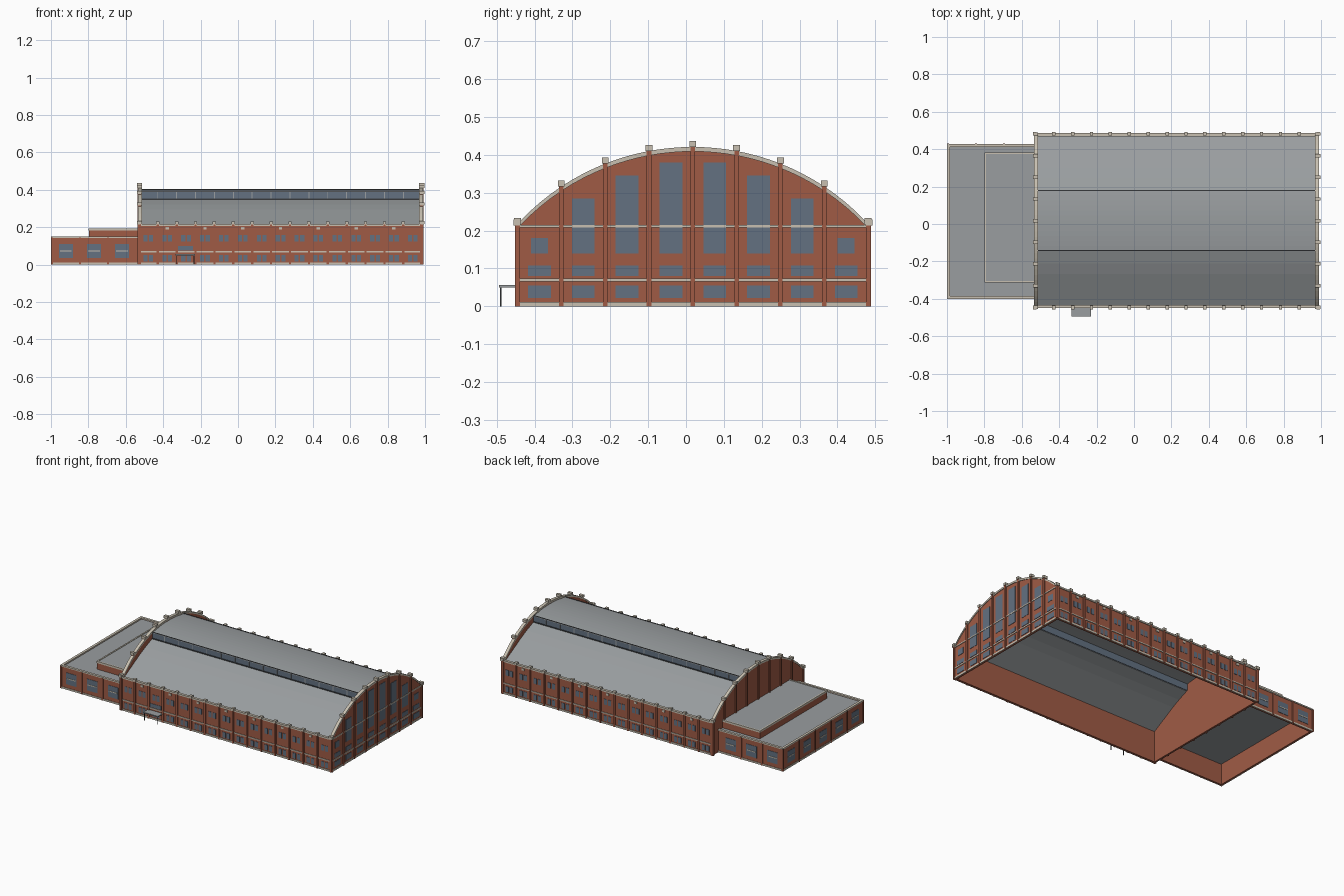
import bpy, bmesh, math

if "Cube" in bpy.data.objects:
    bpy.data.objects.remove(bpy.data.objects["Cube"])


def material(name, rgb):
    m = bpy.data.materials.new(name)
    m.use_nodes = True
    m.diffuse_color = (*rgb, 1)
    m.node_tree.nodes["Principled BSDF"].inputs["Base Color"].default_value = (*rgb, 1)
    return m


BRICK = material("red brick", (0.35, 0.105, 0.06))
STONE = material("pale stone", (0.58, 0.53, 0.44))
GLASS = material("blue grey glass", (0.125, 0.165, 0.22))
ROOF = material("grey roofing", (0.32, 0.34, 0.35))
DARK = material("dark metal", (0.05, 0.055, 0.06))


def finish(name, bm, mat):
    bmesh.ops.recalc_face_normals(bm, faces=bm.faces)
    me = bpy.data.meshes.new(name)
    bm.to_mesh(me)
    bm.free()
    me.materials.append(mat)
    ob = bpy.data.objects.new(name, me)
    bpy.context.collection.objects.link(ob)
    return ob


def boxes(name, mat, spans):
    """One object from many boxes, each ((x0, x1), (y0, y1), (z0, z1))."""
    bm = bmesh.new()
    for span in spans:
        for v in bmesh.ops.create_cube(bm, size=1)["verts"]:
            v.co = [(a + b) / 2 + c * (b - a) for c, (a, b) in zip(v.co, span)]
    return finish(name, bm, mat)


def extrude_x(name, mat, profile, x0, x1):
    """Closed outline in (y, z) swept from x0 to x1."""
    bm = bmesh.new()
    face = bm.faces.new([bm.verts.new((x0, y, z)) for y, z in profile])
    new = bmesh.ops.extrude_face_region(bm, geom=[face])["geom"]
    bmesh.ops.translate(bm, vec=(x1 - x0, 0, 0),
                        verts=[g for g in new if isinstance(g, bmesh.types.BMVert)])
    return finish(name, bm, mat)


def plate(axis, face, sign, u, width, z0, z1, out, inset=0.0):
    """Box on a wall: axis is the wall normal, u its centre along the wall."""
    depth = tuple(sorted((face - sign * inset, face + sign * out)))
    along = (u - width / 2, u + width / 2)
    return (depth, along, (z0, z1)) if axis == "x" else (along, depth, (z0, z1))


# Main dimensions
CY, HALF = 0.018, 0.463
X0, X1 = -0.53, 0.985
EAVE, APEX = 0.21, 0.413
T = 0.012
RADIUS = (HALF ** 2 + (APEX - EAVE) ** 2) / (2 * (APEX - EAVE))


def arc(d):
    return APEX - RADIUS + math.sqrt(RADIUS ** 2 - d * d)


# Hall side walls and arched gables
boxes("hall_side_walls", BRICK, [
    plate("y", CY + s * HALF, s, (X0 + X1) / 2, X1 - X0, 0, EAVE, 0, T) for s in (-1, 1)])
steps = [HALF * (i / 16 - 1) for i in range(33)]
gable = [(CY - HALF, 0)] + [(CY + d, arc(d)) for d in steps] + [(CY + HALF, 0)]
coping = ([(CY + d, arc(d) - 0.004) for d in steps]
          + [(CY + d, arc(d) + 0.008) for d in reversed(steps)])
for label, xa, xb in (("right", X0, X0 + T), ("left", X1 - T, X1)):
    extrude_x(label + "_gable_wall", BRICK, gable, xa, xb)
    extrude_x(label + "_gable_coping", STONE, coping, xa - 0.004, xb + 0.004)

# Pilasters with stone caps
pilasters, caps = [], []
BAY_Y, BAY_X = 2 * HALF / 8, (X1 - X0) / 15
for face, s in ((X0, -1), (X1, 1)):
    for i in range(9):
        d = -HALF + i * BAY_Y
        top = arc(min(abs(d), HALF)) + 0.012
        pilasters.append(plate("x", face, s, CY + d, 0.012, 0, top, 0.007, T))
        caps.append(plate("x", face, s, CY + d, 0.018, top - 0.004, top + 0.012, 0.011, T + 0.004))
for s in (-1, 1):
    for i in range(16):
        x = X0 + i * BAY_X
        pilasters.append(plate("y", CY + s * HALF, s, x, 0.012, 0, 0.218, 0.007))
        caps.append(plate("y", CY + s * HALF, s, x, 0.018, 0.214, 0.23, 0.011, 0.008))
boxes("hall_pilasters", BRICK, pilasters)
boxes("hall_pilaster_caps", STONE, caps)

# Stone plinth, string courses and eaves coping
bands = []
for z0, z1 in ((0, 0.011), (0.066, 0.073)):
    for s in (-1, 1):
        bands.append(plate("y", CY + s * HALF, s, (X0 + X1) / 2, X1 - X0, z0, z1, 0.004))
for z0, z1 in ((0, 0.011), (0.066, 0.073), (0.208, 0.215)):
    bands.append(plate("x", X1, 1, CY, 2 * HALF, z0, z1, 0.004))
for s in (-1, 1):
    bands.append(plate("y", CY + s * HALF, s, (X0 + X1) / 2, X1 - X0, 0.208, 0.218, 0.005, T))
boxes("hall_stone_bands", STONE, bands)

# Gable windows, taller towards the centre
glass = []
tops = (0.18, 0.285, 0.345, 0.38)
for i in range(8):
    y = CY - HALF + (i + 0.5) * BAY_Y
    k = min(i, 7 - i)
    glass.append(plate("x", X1, 1, y, 0.06, 0.022, 0.055, 0.002))
    glass.append(plate("x", X1, 1, y, 0.06, 0.08, 0.108, 0.002))
    glass.append(plate("x", X1, 1, y, 0.06 if k else 0.045, 0.14, tops[k], 0.002))
boxes("gable_windows", GLASS, glass)

# Side windows in pairs, with small stone blocks in every other bay
glass, blocks = [], []
for s in (-1, 1):
    face = CY + s * HALF
    for i in range(15):
        x = X0 + (i + 0.5) * BAY_X
        for z0, z1 in ((0.018, 0.053), (0.124, 0.16)):
            for dx in (-0.015, 0.015):
                glass.append(plate("y", face, s, x + dx, 0.022, z0, z1, 0.002))
        if i % 2:
            blocks.append(plate("y", face, s, x, 0.018, 0.188, 0.202, 0.004))
glass.append(plate("y", CY - HALF, -1, -0.283, 0.085, 0.076, 0.1, 0.002))
boxes("side_windows", GLASS, glass)
boxes("stone_blocks", STONE, blocks)

# Hall roof: two lower slopes and a raised central vault
slope = [(HALF - 0.008, 0.205), (0.285, 0.296), (0.23, 0.322), (0.16, 0.35)]
for label, s in (("front", -1), ("back", 1)):
    outline = [(CY + s * d, z) for d, z in slope]
    extrude_x(label + "_roof_slope", ROOF,
              outline + [(y, z - 0.005) for y, z in reversed(outline)], X0 + T, X1 - T)
vault = [(CY + 0.163 * i / 6, 0.404 - 0.012 * (i / 6) ** 2) for i in range(-6, 7)]
extrude_x("roof_vault", ROOF, vault + [(y, z - 0.004) for y, z in reversed(vault)], X0 + T, X1 - T)

# Clerestory glazing with rails and mullions
glass, rails, mullions = [], [], []
for s in (-1, 1):
    face, mid, span = CY + s * 0.158, (X0 + X1) / 2, X1 - X0 - 2 * T
    glass.append(plate("y", face, s, mid, span, 0.346, 0.392, 0, 0.004))
    for z in (0.349, 0.39):
        rails.append(plate("y", face, s, mid, span, z, z + 0.005, 0.004))
    for i in range(1, 15):
        mullions.append(plate("y", face, s, X0 + i * BAY_X, 0.005, 0.354, 0.39, 0.002))
boxes("clerestory_glass", GLASS, glass)
boxes("clerestory_rails", DARK, rails)
boxes("clerestory_mullions", ROOF, mullions)

# Low annex with a raised penthouse, both open below
AX, AY0, AY1, AH = -0.995, -0.397, 0.425, 0.142


def ring(x0, x1, y0, y1, z, t, grow=0.0):
    """Three walls of a block that backs onto the hall."""
    return [((x0 - grow, x0 + t), (y0 - grow, y1 + grow), z),
            ((x0 + t, x1), (y0 - grow, y0 + t), z),
            ((x0 + t, x1), (y1 - t, y1 + grow), z)]


boxes("annex_walls", BRICK, ring(AX, X0, AY0, AY1, (0, AH), T))
boxes("annex_coping", STONE, ring(AX, X0, AY0, AY1, (AH, 0.15), T, 0.004))
boxes("annex_plinth", STONE, ring(AX, X0, AY0, AY1, (0, 0.011), 0.002, 0.003))
boxes("annex_roof", ROOF, [((AX + 0.008, X0), (AY0 + 0.008, AY1 - 0.008), (0.135, 0.141))])
boxes("penthouse_walls", BRICK, [((-0.797, X0), (-0.31, 0.38), (0.141, 0.182))])
boxes("penthouse_coping", STONE, ring(-0.797, X0, -0.31, 0.38, (0.182, 0.194), 0.006, 0.003))
boxes("penthouse_roof", ROOF, [((-0.792, X0), (-0.305, 0.375), (0.182, 0.191))])

# Annex windows with a pale crossbar, and pilasters between them
glass, bars, ribs = [], [], []


def annex_wall(axis, face, s, start, pitch, count):
    for i in range(count + 1):
        u = start + i * pitch
        if i < count:
            c = u + pitch / 2
            glass.append(plate(axis, face, s, c, 0.075, 0.035, 0.11, 0.002))
            bars.append(plate(axis, face, s, c, 0.062, 0.07, 0.076, 0.004))
        if i < count or axis == "x":
            ribs.append(plate(axis, face, s, u, 0.01, 0, 0.145, 0.005))


annex_wall("y", AY0, -1, AX, 0.15, 3)
annex_wall("y", AY1, 1, AX, 0.15, 3)
annex_wall("x", AX, -1, AY0, (AY1 - AY0) / 5, 5)
boxes("annex_windows", GLASS, glass)
boxes("annex_window_bars", STONE, bars)
boxes("annex_pilasters", BRICK, ribs)

# Entrance canopy on two thin posts
boxes("entrance_canopy", ROOF, [((-0.335, -0.23), (-0.494, CY - HALF), (0.05, 0.056))])
boxes("canopy_posts", DARK, [((x, x + 0.004), (-0.491, -0.487), (0, 0.05)) for x in (-0.332, -0.237)])
